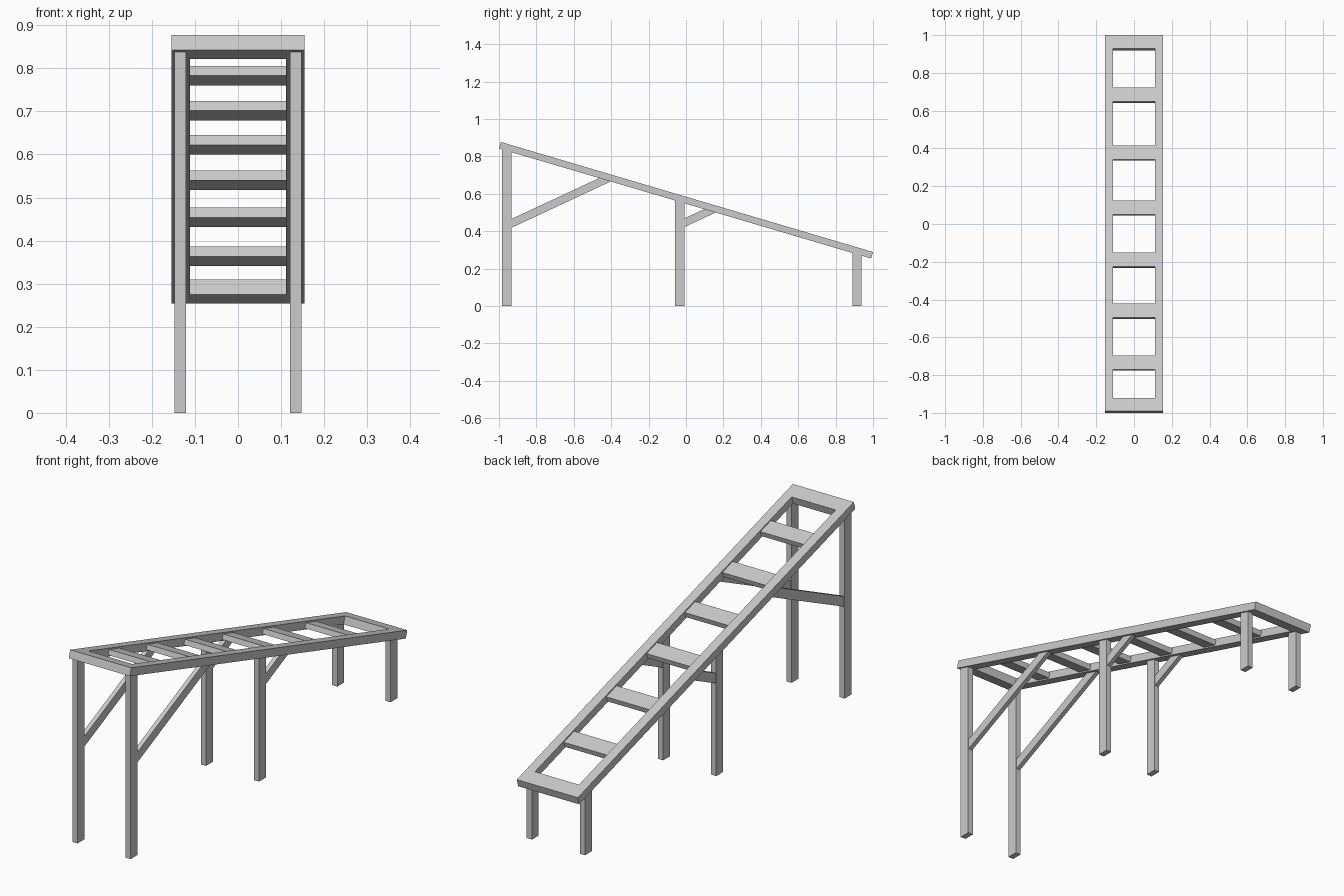
import bpy
import bmesh
import math
from mathutils import Vector

if "Cube" in bpy.data.objects:
    bpy.data.objects.remove(bpy.data.objects["Cube"], do_unlink=True)

grey = bpy.data.materials.new("plain grey")
grey.use_nodes = True
GREY = (0.6, 0.6, 0.6, 1)
grey.diffuse_color = GREY
grey.node_tree.nodes["Principled BSDF"].inputs["Base Color"].default_value = GREY

# Sloping frame: distances run down the slope from its top front edge
ANGLE = math.radians(16.47)
DOWN = Vector((math.cos(ANGLE), -math.sin(ANGLE)))
UNDER = Vector((-math.sin(ANGLE), -math.cos(ANGLE)))
DEPTH = 0.036
START = Vector((-0.99, 0.877))
LENGTH = 1.99 / math.cos(ANGLE)
OUTER, INNER = 0.154, 0.111


def prism(name, profile, x0, x1):
    """Extrude a side profile of (y, z) points from x0 to x1."""
    bm = bmesh.new()
    face = bm.faces.new([bm.verts.new((x0, y, z)) for y, z in profile])
    grown = bmesh.ops.extrude_face_region(bm, geom=[face])
    moved = [v for v in grown["geom"] if isinstance(v, bmesh.types.BMVert)]
    bmesh.ops.translate(bm, verts=moved, vec=(x1 - x0, 0, 0))
    bmesh.ops.recalc_face_normals(bm, faces=bm.faces)
    mesh = bpy.data.meshes.new(name)
    bm.to_mesh(mesh)
    bm.free()
    mesh.materials.append(grey)
    obj = bpy.data.objects.new(name, mesh)
    bpy.context.collection.objects.link(obj)


def slope_bar(name, u0, u1, v0, v1, x0, x1):
    """Bar lying in the sloping frame."""
    corners = [(u0, v0), (u1, v0), (u1, v1), (u0, v1)]
    prism(name, [START + DOWN * u + UNDER * v for u, v in corners], x0, x1)


def middle_height(y):
    """Height of the middle of the frame's depth."""
    return START.y - (y - START.x) * math.tan(ANGLE) - DEPTH / 2 / math.cos(ANGLE)


# End pieces and rungs
END = 0.073
slope_bar("front_end_piece", 0, END, 0, DEPTH, -INNER, INNER)
slope_bar("back_end_piece", LENGTH - END, LENGTH, 0, DEPTH, -INNER, INNER)
for i, y in enumerate((-0.731, -0.456, -0.186, 0.09, 0.381, 0.687)):
    u = (y - START.x) / math.cos(ANGLE)
    slope_bar(f"rung_{i + 1}", u - 0.039, u + 0.039, 0.006, DEPTH - 0.006, -INNER, INNER)

RISE = math.tan(math.radians(25))
for side, s in (("left", 1), ("right", -1)):
    # Side rails
    slope_bar(f"{side}_rail", 0, LENGTH, 0, DEPTH, s * INNER, s * OUTER)

    # Legs, let into the rail from below
    for place, y0, y1 in (("front", -0.984, -0.934), ("middle", -0.058, -0.008),
                          ("back", 0.889, 0.938)):
        prism(f"{side}_{place}_leg",
              [(y0, 0), (y1, 0), (y1, middle_height(y1)), (y0, middle_height(y0))],
              s * 0.121, s * 0.147)

    # Diagonal braces from leg to rail
    for place, y, low, high in (("front", -0.934, 0.418, 0.465),
                                ("middle", -0.008, 0.422, 0.469)):
        def meet(z):
            return y + (middle_height(y) - z) / (RISE + math.tan(ANGLE))
        ya, yb = meet(low), meet(high)
        prism(f"{side}_{place}_brace",
              [(y, low), (ya, middle_height(ya)), (yb, middle_height(yb)), (y, high)],
              s * 0.124, s * 0.144)
